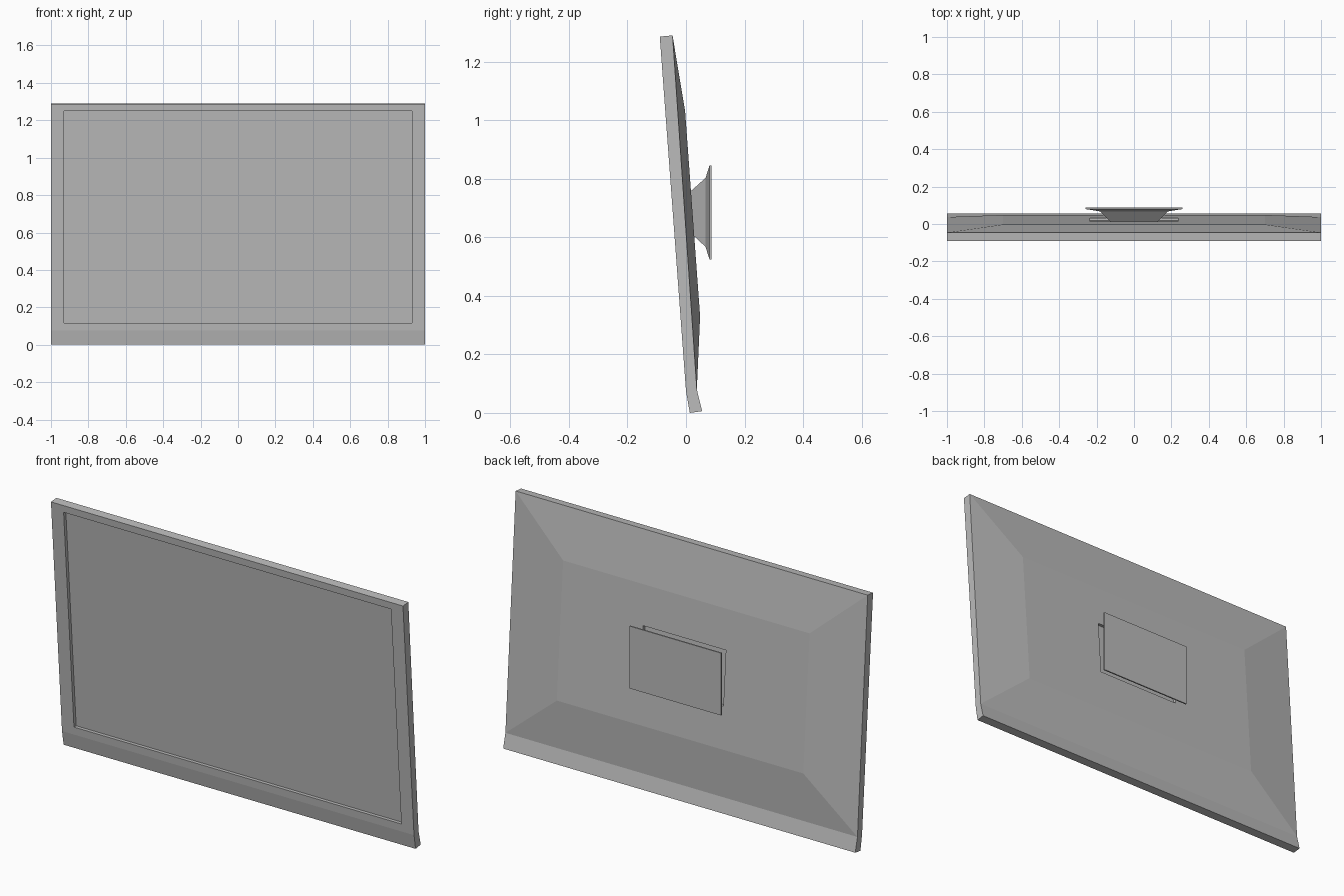
import bpy
import bmesh

if "Cube" in bpy.data.objects:
    bpy.data.objects.remove(bpy.data.objects["Cube"], do_unlink=True)

grey = bpy.data.materials.new("plain_grey")
grey.use_nodes = True
colour = (0.5, 0.5, 0.5, 1)
grey.diffuse_color = colour
grey.node_tree.nodes["Principled BSDF"].inputs["Base Color"].default_value = colour


def front_y(z):
    """Depth of the leaning front face at height z."""
    return -0.074 * (z - 0.075)


def back_y(z):
    """Depth of the raised rear panel at height z."""
    return 0.073 * (0.99 - z)


def ring(half_width, y_bottom, z_bottom, y_top, z_top):
    w = half_width
    return [(-w, y_bottom, z_bottom), (w, y_bottom, z_bottom),
            (w, y_top, z_top), (-w, y_top, z_top)]


def on_face(face, half_width, z_bottom, z_top, offset=0.0):
    return ring(half_width, face(z_bottom) + offset, z_bottom,
                face(z_top) + offset, z_top)


def loft(name, rings, front_cap=True, back_cap=True):
    """Skin rectangular rings ordered from front to back."""
    bm = bmesh.new()
    loops = [[bm.verts.new(p) for p in r] for r in rings]
    for a, b in zip(loops, loops[1:]):
        for k in range(4):
            n = (k + 1) % 4
            bm.faces.new((a[n], a[k], b[k], b[n]))
    if front_cap:
        bm.faces.new(loops[0])
    if back_cap:
        bm.faces.new(loops[-1][::-1])
    mesh = bpy.data.meshes.new(name)
    bm.to_mesh(mesh)
    bm.free()
    mesh.materials.append(grey)
    obj = bpy.data.objects.new(name, mesh)
    bpy.context.collection.objects.link(obj)
    return obj


# Housing: screen recess, bezel, sides, bulged back and mount recess
screen_floor = on_face(front_y, 0.93, 0.115, 1.25, 0.018)
back_edge = ring(1, 0.037, 0.08, -0.046, 1.29)
loft("housing", [
    screen_floor,
    on_face(front_y, 0.93, 0.115, 1.25),
    on_face(front_y, 1, 0.075, 1.286),
    back_edge,
    on_face(back_y, 0.7, 0.33, 1.03),
    on_face(back_y, 0.235, 0.545, 0.825),
    on_face(back_y, 0.235, 0.545, 0.825, -0.015),
], front_cap=False)

# Screen set into the bezel
loft("screen", [screen_floor], back_cap=False)

# Lower lip, angled backward
loft("lower_lip", [
    ring(1, 0.013, 0, 0, 0.075),
    ring(1, 0.055, 0.006, 0.037, 0.08),
])

# Flared mount ending in a thin plate
loft("rear_mount", [
    ring(0.115, 0.012, 0.62, 0.002, 0.745),
    ring(0.18, 0.067, 0.567, 0.067, 0.803),
    ring(0.26, 0.08, 0.525, 0.08, 0.845),
    ring(0.26, 0.087, 0.525, 0.087, 0.845),
])
